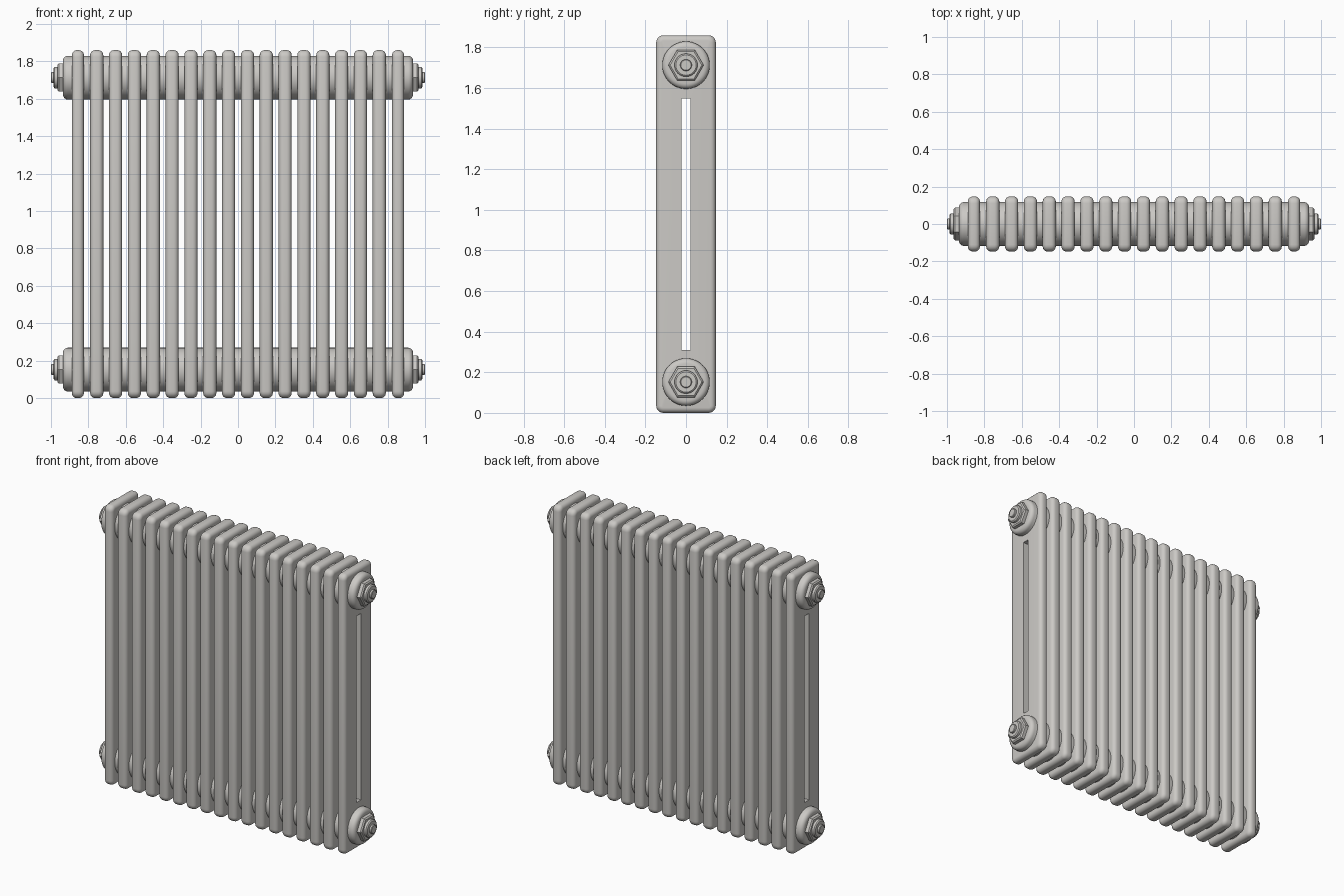
import bpy, bmesh, math

if "Cube" in bpy.data.objects:
    bpy.data.objects.remove(bpy.data.objects["Cube"])

paint = bpy.data.materials.new("warm_grey_enamel")
paint.diffuse_color = (0.60, 0.585, 0.56, 1)
paint.use_nodes = True
paint.node_tree.nodes["Principled BSDF"].inputs["Base Color"].default_value = paint.diffuse_color

H = 1.86          # overall height
HALF_Y = 0.147    # half depth of a section
COUNT, PITCH = 18, 0.1007


def finish(name, bm):
    bmesh.ops.recalc_face_normals(bm, faces=bm.faces)
    me = bpy.data.meshes.new(name)
    bm.to_mesh(me)
    bm.free()
    me.materials.append(paint)
    ob = bpy.data.objects.new(name, me)
    bpy.context.collection.objects.link(ob)
    bpy.context.view_layer.objects.active = ob
    ob.select_set(True)
    bpy.ops.object.shade_smooth_by_angle(angle=math.radians(32))
    ob.select_set(False)
    return ob


def loft(bm, rings, cyclic=False):
    """Join rings of points with quads; cap the ends unless cyclic."""
    vr = [[bm.verts.new(p) for p in r] for r in rings]
    pairs = list(zip(vr, vr[1:]))
    if cyclic:
        pairs.append((vr[-1], vr[0]))
    n = len(vr[0])
    for a, b in pairs:
        for i in range(n):
            j = (i + 1) % n
            bm.faces.new((a[i], a[j], b[j], b[i]))
    if not cyclic:
        bm.faces.new(vr[0])
        bm.faces.new(vr[-1])


def rounded_rect(x, hy, z0, z1, r, n=5):
    pts = []
    for k, (sy, z) in enumerate(((1, z1 - r), (-1, z1 - r), (-1, z0 + r), (1, z0 + r))):
        for i in range(n + 1):
            a = math.pi / 2 * (k + i / n)
            pts.append((x, sy * (hy - r) + r * math.cos(a), z + r * math.sin(a)))
    return pts


def section(name, x, half_w):
    """Flat column with rounded rim and a long slot through it."""
    b, steps = 0.026, 5
    arc = [math.pi / 2 * i / steps for i in range(steps + 1)]
    prof = [(-half_w + b * (1 - math.sin(a)), b * (1 - math.cos(a))) for a in reversed(arc)]
    prof += [(-px, ins) for px, ins in reversed(prof)]
    rings = [rounded_rect(x - half_w, 0.022, 0.31, 1.548, 0)]
    rings += [rounded_rect(x + px, HALF_Y - ins, ins, H - ins, 0.036 - ins) for px, ins in prof]
    rings.append(rounded_rect(x + half_w, 0.022, 0.31, 1.548, 0))
    bm = bmesh.new()
    loft(bm, rings, cyclic=True)
    bmesh.ops.remove_doubles(bm, verts=bm.verts, dist=1e-5)
    finish(name, bm)


def turned(name, profile, z, sides):
    """Solid along x from (x, radius) pairs."""
    bm = bmesh.new()
    loft(bm, [[(x, r * math.cos(t), z + r * math.sin(t))
               for t in (2 * math.pi * i / sides for i in range(sides))]
              for x, r in profile])
    finish(name, bm)


# Column sections, the end ones slightly thinner
for i in range(COUNT):
    section(f"section_{i + 1}", (i - (COUNT - 1) / 2) * PITCH,
            0.032 if i in (0, COUNT - 1) else 0.035)

for level, z in (("lower", 0.152), ("upper", 1.713)):
    # Header pipe with rounded ends
    end = [(0.910 + 0.026 * math.sin(a), 0.090 + 0.027 * math.cos(a))
           for a in (math.pi / 2 * i / 5 for i in range(6))]
    turned(f"{level}_header", [(-x, r) for x, r in reversed(end)] + end, z, 48)
    # Hexagonal plugs with stepped spigots
    for side, s in (("left", -1), ("right", 1)):
        turned(f"{level}_{side}_hex_nut",
               [(s * 0.92, 0.087), (s * 0.958, 0.087), (s * 0.965, 0.078)], z, 6)
        turned(f"{level}_{side}_collar",
               [(s * 0.95, 0.057), (s * 0.980, 0.057), (s * 0.986, 0.050)], z, 32)
        turned(f"{level}_{side}_spigot",
               [(s * 0.97, 0.029), (s * 0.997, 0.029), (s * 1.0, 0.025)], z, 24)
